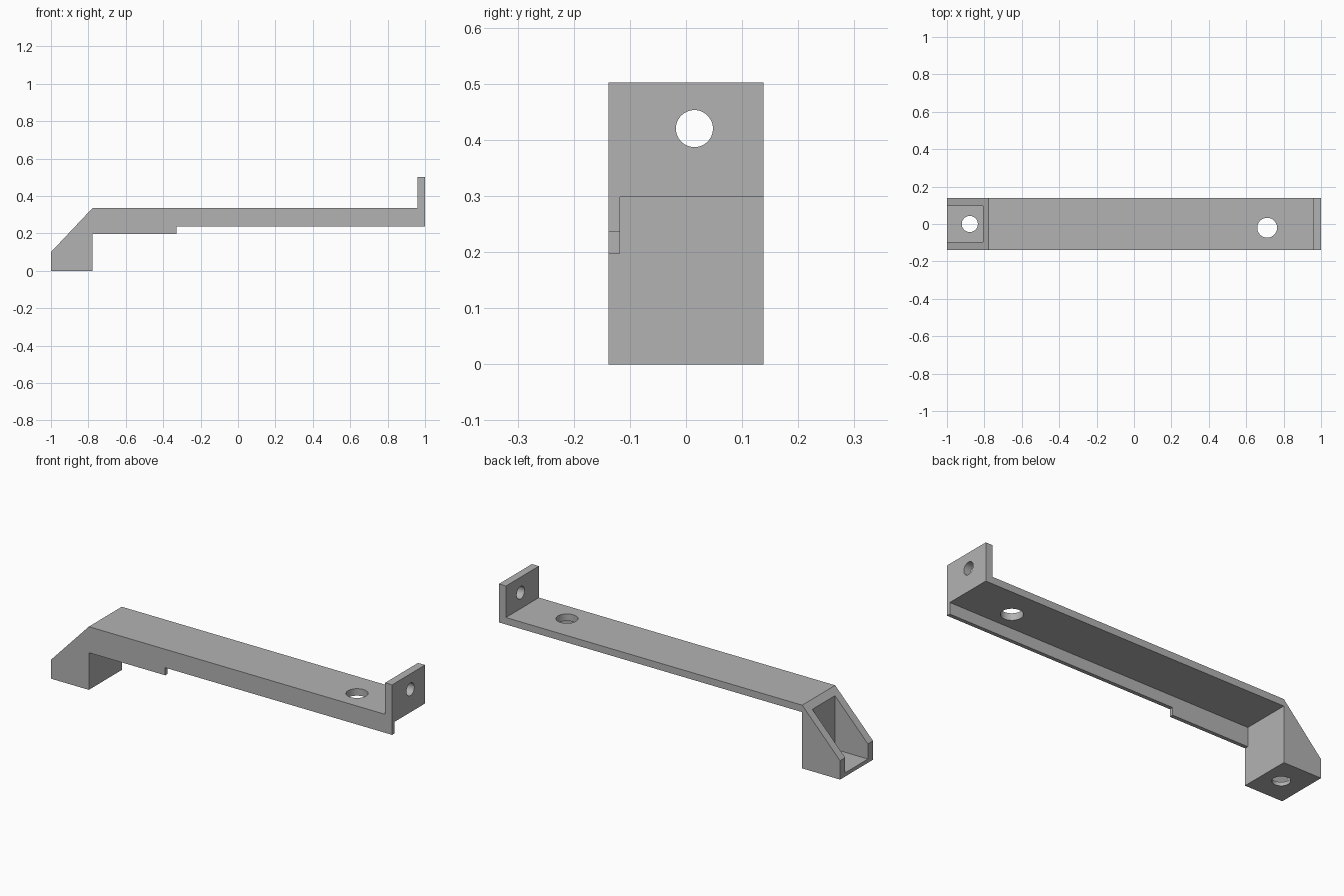
import bpy
import bmesh
import math
from mathutils import Matrix

cube = bpy.data.objects.get("Cube")
if cube:
    bpy.data.objects.remove(cube, do_unlink=True)

HALF_W = 0.138      # half width of the bracket
FOOT_X = -0.778     # inner face of the foot
BAR_TOP, BAR_BOTTOM = 0.335, 0.298

grey = bpy.data.materials.new("plain grey")
grey.use_nodes = True
grey.diffuse_color = (0.45, 0.45, 0.45, 1)
grey.node_tree.nodes["Principled BSDF"].inputs["Base Color"].default_value = (0.45, 0.45, 0.45, 1)


def finish(bm, name):
    bmesh.ops.recalc_face_normals(bm, faces=bm.faces[:])
    mesh = bpy.data.meshes.new(name)
    bm.to_mesh(mesh)
    bm.free()
    mesh.materials.append(grey)
    obj = bpy.data.objects.new(name, mesh)
    bpy.context.collection.objects.link(obj)
    return obj


def extrude_profile(name, points, y0, y1):
    """Extrude an (x, z) outline along y."""
    bm = bmesh.new()
    face = bm.faces.new([bm.verts.new((x, y0, z)) for x, z in points])
    new = bmesh.ops.extrude_face_region(bm, geom=[face])["geom"]
    verts = [v for v in new if isinstance(v, bmesh.types.BMVert)]
    bmesh.ops.translate(bm, verts=verts, vec=(0, y1 - y0, 0))
    return finish(bm, name)


def box_outline(x0, x1, z0, z1):
    return [(x0, z0), (x1, z0), (x1, z1), (x0, z1)]


def drill(name, centre, radius, depth, along_x=False):
    bm = bmesh.new()
    turn = Matrix.Rotation(math.pi / 2, 4, "Y") if along_x else Matrix()
    bmesh.ops.create_cone(bm, cap_ends=True, segments=48, radius1=radius, radius2=radius,
                          depth=depth, matrix=Matrix.Translation(centre) @ turn)
    return finish(bm, name)


# Side outline: foot, sloped shoulder, bar with stepped lip, end plate
bracket = extrude_profile("bracket", [
    (-1, 0), (FOOT_X, 0), (FOOT_X, 0.197), (-0.33, 0.197), (-0.33, 0.237),
    (1, 0.237), (1, 0.502), (0.959, 0.502), (0.959, BAR_TOP),
    (FOOT_X, BAR_TOP), (-1, 0.1)], -HALF_W, HALF_W)

cutters = [
    # Underside recess that leaves only the thin front lip
    extrude_profile("underside_recess", box_outline(FOOT_X, 1.1, 0.1, BAR_BOTTOM), -0.118, 0.3),
    # Open pocket in the foot
    extrude_profile("foot_pocket", box_outline(-1.1, -0.807, 0.02, 0.6), -0.095, 0.095),
    # Screw holes
    drill("foot_hole", (-0.878, 0, 0), 0.043, 0.2),
    drill("bar_hole", (0.712, -0.02, 0.32), 0.053, 0.2),
    drill("plate_hole", (0.98, 0.015, 0.42), 0.033, 0.2, along_x=True),
]

bpy.ops.object.select_all(action="DESELECT")
bpy.context.view_layer.objects.active = bracket
bracket.select_set(True)
for cutter in cutters:
    cutter.hide_render = True
    mod = bracket.modifiers.new(cutter.name, "BOOLEAN")
    mod.operation = "DIFFERENCE"
    mod.solver = "EXACT"
    mod.object = cutter
    bpy.ops.object.modifier_apply(modifier=mod.name)
    bpy.data.objects.remove(cutter, do_unlink=True)

bpy.ops.object.shade_smooth_by_angle(angle=math.radians(30))
